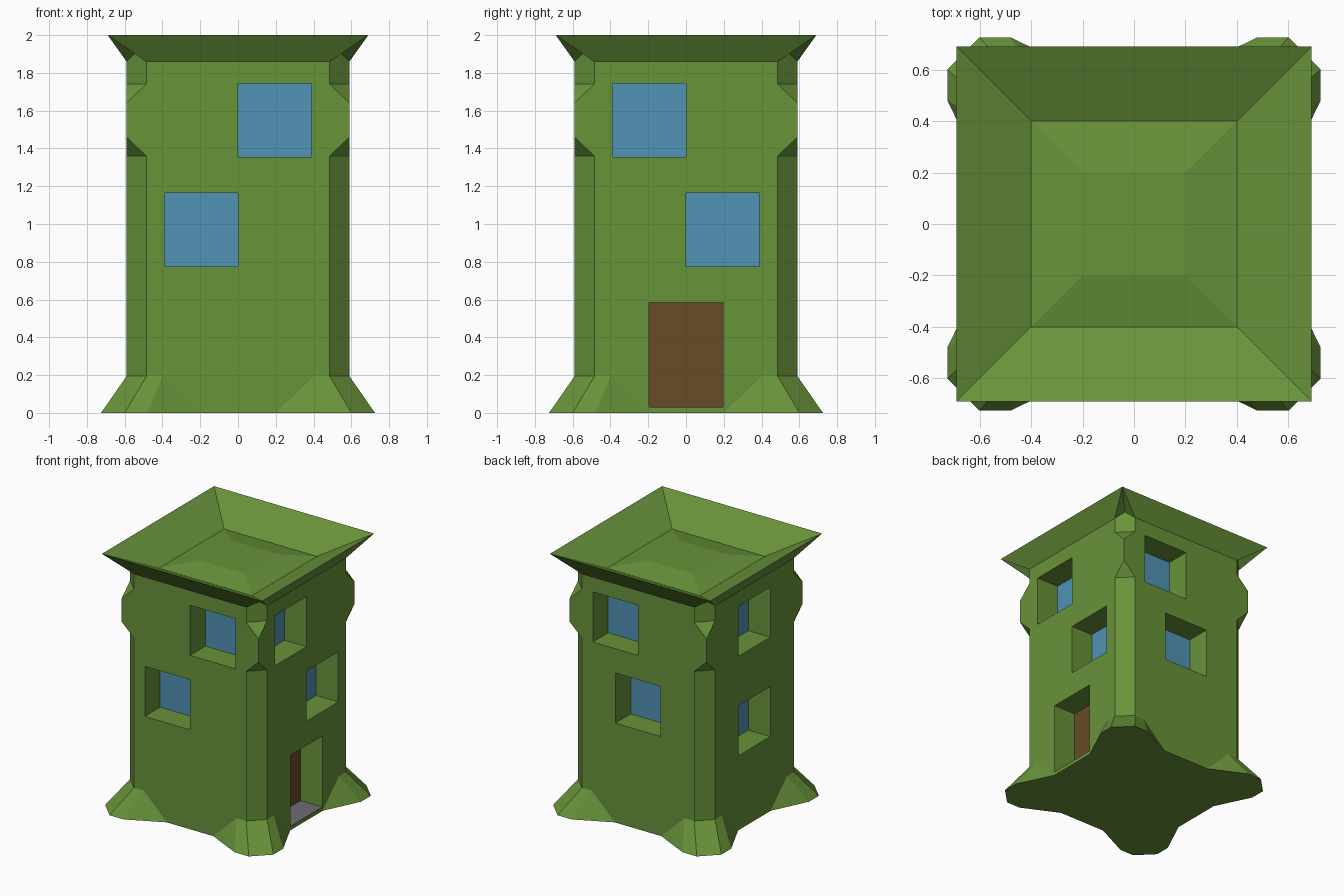
import bpy, bmesh, math
from mathutils import Matrix, Vector

if "Cube" in bpy.data.objects:
    bpy.data.objects.remove(bpy.data.objects["Cube"])


def mat(name, r, g, b):
    m = bpy.data.materials.new(name)
    lin = [((c / 255 + 0.055) / 1.055) ** 2.4 for c in (r, g, b)]
    m.diffuse_color = (*lin, 1)
    m.use_nodes = True
    m.node_tree.nodes["Principled BSDF"].inputs["Base Color"].default_value = m.diffuse_color
    return m


GREEN = mat("leaf green", 104, 147, 58)
BLUE = mat("window blue", 81, 147, 181)
BROWN = mat("door brown", 103, 76, 38)
GREY = mat("stone grey", 110, 108, 113)


def finish(name, bm, material):
    bmesh.ops.recalc_face_normals(bm, faces=bm.faces)
    me = bpy.data.meshes.new(name)
    bm.to_mesh(me)
    bm.free()
    me.materials.append(material)
    ob = bpy.data.objects.new(name, me)
    bpy.context.collection.objects.link(ob)
    return ob


def add_box(bm, lo, hi, angle):
    """Axis box laid out for the +x wall, then turned to its own wall."""
    lo, hi = Vector(lo), Vector(hi)
    m = (Matrix.Rotation(angle, 4, 'Z') @ Matrix.Translation((lo + hi) / 2)
         @ Matrix.Diagonal((*(hi - lo), 1)))
    bmesh.ops.create_cube(bm, size=1, matrix=m)


# tower body: stacked rings, each given as half of one corner, mirrored and turned
H, C = 0.59, 0.485
M = (H + C) / 2
E = 0.39


def ring(bm, z, half, mid, mid_z=None):
    corner = ([(x, y, z) for x, y in half] + [(mid, mid, mid_z or z)]
              + [(y, x, z) for x, y in reversed(half)])
    return [bm.verts.new(Matrix.Rotation(k * math.pi / 2, 3, 'Z') @ Vector(p))
            for k in range(4) for p in corner]


chamfered = [(H, 0.2), (H, 0.4), (H, C)]
square = [(H, 0.2), (H, 0.4), (H, H)]
bm = bmesh.new()
rings = [
    ring(bm, 0.0, [(H, 0.2), (0.725, 0.48), (0.725, 0.6)], 0.6625),   # splayed feet
    ring(bm, 0.194, chamfered, M),
    ring(bm, 1.36, chamfered, M),
    ring(bm, 1.46, square, H),
    ring(bm, 1.64, square, H),
    ring(bm, 1.742, chamfered, M),
    ring(bm, 1.86, chamfered, M, 1.91),
    ring(bm, 2.0, [(0.69, 0.2), (0.69, 0.4), (0.69, 0.69)], 0.69),    # rim
    ring(bm, 1.855, [(E + .01, 0.2), (E + .01, E + .01), (E + .01, E + .01)], E + .01),
    ring(bm, 1.895, [(0.2, 0.2)] * 3, 0.2),                           # low mound
]
for a, b in zip(rings, rings[1:]):
    n = len(a)
    for i in range(n):
        j = (i + 1) % n
        bm.faces.new((a[i], a[j], b[j], b[i]))
bm.faces.new(rings[0][::-1])
bm.faces.new(rings[-1])
bmesh.ops.remove_doubles(bm, verts=bm.verts, dist=1e-4)
bmesh.ops.dissolve_degenerate(bm, edges=bm.edges, dist=1e-5)
bmesh.ops.triangulate(bm, faces=bm.faces)
body = finish("tower_body", bm, GREEN)

# openings: wall turn, centre along the wall (counter-clockwise), bottom height
W = 0.39
IN = 0.397
Q = math.pi / 2
windows = [
    (0, -W / 2, 1.355), (0, W / 2, 0.775),        # right
    (Q, -W / 2, 1.355), (Q, 0.0, 0.775),          # back
    (2 * Q, 0.0, 1.355), (2 * Q, 0.0, 0.58),      # left
    (3 * Q, W / 2, 1.355), (3 * Q, -W / 2, 0.775),  # front
]
cut, glass = bmesh.new(), bmesh.new()
for ang, c, z in windows:
    add_box(cut, (IN, c - W / 2, z), (0.9, c + W / 2, z + W), ang)
    add_box(glass, (IN - 0.004, c - W / 2, z), (IN + 0.004, c + W / 2, z + W), ang)
add_box(cut, (IN, -0.197, 0.025), (0.9, 0.197, 0.585), 0)
cutter = finish("opening_cutter", cut, GREEN)
cutter.hide_render = True

mod = body.modifiers.new("openings", 'BOOLEAN')
mod.operation = 'DIFFERENCE'
mod.solver = 'EXACT'
mod.object = cutter
bpy.context.view_layer.objects.active = body
bpy.ops.object.modifier_apply(modifier=mod.name)
bpy.data.objects.remove(cutter)

finish("window_glass", glass, BLUE)

# door panel and its threshold
bm = bmesh.new()
add_box(bm, (IN - 0.004, -0.197, 0.025), (IN + 0.004, 0.197, 0.585), 0)
finish("door", bm, BROWN)
bm = bmesh.new()
add_box(bm, (IN, -0.197, 0.022), (H - 0.001, 0.197, 0.03), 0)
finish("door_threshold", bm, GREY)
